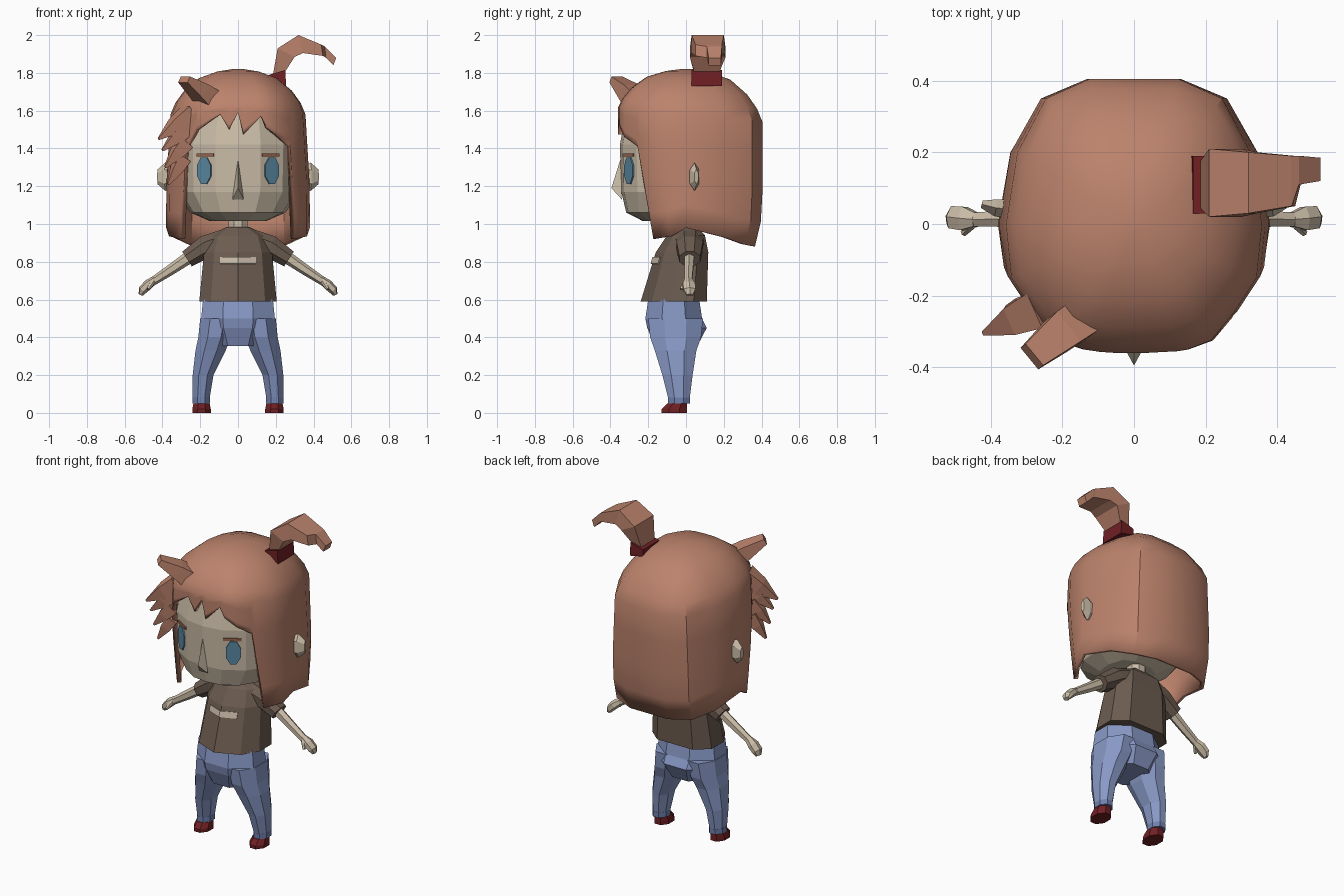
import bpy, bmesh, math
from mathutils import Vector

if "Cube" in bpy.data.objects:
    bpy.data.objects.remove(bpy.data.objects["Cube"])

def mat(name, c):
    m = bpy.data.materials.new(name)
    m.diffuse_color = (*c, 1)
    m.use_nodes = True
    m.node_tree.nodes["Principled BSDF"].inputs["Base Color"].default_value = m.diffuse_color
    return m

HAIR = mat("copper hair", (0.50, 0.225, 0.15))
SKIN = mat("pale skin", (0.60, 0.51, 0.39))
SHIRT = mat("brown cloth", (0.15, 0.107, 0.08))
JEANS = mat("blue denim", (0.25, 0.32, 0.57))
HEM = mat("dark denim", (0.16, 0.22, 0.42))
RED = mat("dark red", (0.16, 0.014, 0.017))
EYE = mat("eye blue", (0.10, 0.24, 0.35))
BROW = mat("brow brown", (0.33, 0.13, 0.08))
PRINT = mat("shirt print", (0.58, 0.49, 0.39))

def finish(name, bm, m, mirror=False, angle=None):
    bmesh.ops.recalc_face_normals(bm, faces=bm.faces)
    me = bpy.data.meshes.new(name)
    bm.to_mesh(me)
    bm.free()
    me.materials.append(m)
    ob = bpy.data.objects.new(name, me)
    bpy.context.collection.objects.link(ob)
    if mirror:
        ob.modifiers.new("mirror", 'MIRROR').use_mirror_merge = False
    if angle:
        bpy.ops.object.select_all(action='DESELECT')
        ob.select_set(True)
        bpy.context.view_layer.objects.active = ob
        bpy.ops.object.shade_smooth_by_angle(angle=math.radians(angle))
    return ob

def loft(name, rings, m, caps=(True, True), **kw):
    """Skin a list of closed rings."""
    bm = bmesh.new()
    vs = [[bm.verts.new(p) for p in r] for r in rings]
    n = len(vs[0])
    for a, b in zip(vs, vs[1:]):
        for i in range(n):
            j = (i + 1) % n
            bm.faces.new((a[i], a[j], b[j], b[i]))
    if caps[0]:
        bm.faces.new(vs[0])
    if caps[1]:
        bm.faces.new(vs[-1])
    return finish(name, bm, m, **kw)

def tube(name, path, m, n=6, **kw):
    """Path of (centre, horizontal radius, other radius)."""
    pts = [Vector(p[0]) for p in path]
    rings = []
    for i, (c, a, b) in enumerate(path):
        d = (pts[min(i + 1, len(pts) - 1)] - pts[max(i - 1, 0)]).normalized()
        u = d.cross(Vector((0, 0, 1))).normalized()
        v = u.cross(d)
        rings.append([pts[i] + u * a * math.cos(t) + v * b * math.sin(t)
                      for t in (2 * math.pi * (k + 0.5) / n for k in range(n))])
    return loft(name, rings, m, **kw)

def oval(cx, rx, y0, y1, z, n=8):
    k = 1 / math.cos(math.pi / n)
    return [(cx + rx * k * math.cos(t), (y0 + y1) / 2 + (y1 - y0) / 2 * k * math.sin(t), z)
            for t in (2 * math.pi * (i + 0.5) / n for i in range(n))]

def sym(half):
    """Complete a half outline that starts and ends on x = 0."""
    return half + [(-p[0], *p[1:]) for p in half[-2:0:-1]]

# head
plan = sym([(0, -.35), (.12, -.335), (.24, -.262), (.31, -.15),
            (.33, .05), (.27, .25), (.12, .33), (0, .33)])
loft("head", [[(x * s, y * s + dy, z) for x, y in plan] for s, dy, z in
              [(.45, -.07, 1.015), (.76, -.05, 1.06), (.98, 0, 1.17), (1, 0, 1.42),
               (.9, 0, 1.6), (.6, 0, 1.7)]], SKIN)
loft("neck", [oval(0, .05, -.03, .07, z) for z in (.94, 1.05)], SKIN)

# nose
bm = bmesh.new()
top, tip, l, r = [bm.verts.new(p) for p in
                  [(0, -.345, 1.35), (0, -.395, 1.19), (-.03, -.34, 1.13), (.03, -.34, 1.13)]]
for f in ((top, l, tip), (top, tip, r), (tip, l, r), (top, r, l)):
    bm.faces.new(f)
finish("nose", bm, SKIN)

# ears, eyes and brows
tube("ear", [((.33, .04, 1.25), .03, .05), ((.385, .045, 1.25), .028, .075),
             ((.425, .055, 1.25), .012, .04)], SKIN, mirror=True)
nrm = Vector((.52, -.854, 0))
for name, c, a, b, m, n in [("eye", Vector((.178, -.30, 1.283)), .046, .076, EYE, 8),
                            ("brow", Vector((.172, -.303, 1.365)), .075, .011, BROW, 4)]:
    tube(name, [(c - nrm * .002, a, b), (c + nrm * .006, a, b)], m, n=n, mirror=True)

# hair shell: each column has plan position and the height of its lower edge
right = [(0, -.36, 1.59), (.03, -.36, 1.475), (.13, -.355, 1.57), (.16, -.35, 1.51),
         (.23, -.325, 1.46), (.285, -.262, 1.41)]
side = [(.30, -.245, .92), (.365, -.15, .935), (.38, 0, .98), (.345, .2, .93),
        (.26, .35, .89), (.13, .405, .88)]
left = [(-.285, -.262, 1.4), (-.23, -.325, 1.5), (-.15, -.35, 1.55),
        (-.1, -.357, 1.58), (-.05, -.36, 1.5)]
cols = right + side + [(0, .405, .88)] + [(-x, y, z) for x, y, z in side[::-1]] + left

def hair_point(x, y, zb, t):
    z1 = 1.58 - .1 * y
    z = zb + (z1 - zb) * t
    low = max(0, (1.45 - z) / .55)
    if y < -.1:
        y += .075 * low
    if y > .3 and z < 1.05:
        y -= .04 * (1.05 - z) / .17
    return (x * (1 - .06 * max(0, (z - 1.2) / .38)), y, z)

rings = [[hair_point(*c, t) for c in cols] for t in (0, .2, .45, .75, 1)]
for s, t in [(.93, .25), (.8, .52), (.58, .8), (.3, .95), (.08, 1)]:
    rings.append([(x * s, y * s, z + (1.82 - z) * t) for x, y, z in rings[4]])
hair = loft("hair", rings, HAIR, caps=(False, True), angle=32)
sol = hair.modifiers.new("thickness", 'SOLIDIFY')
sol.thickness, sol.offset = .025, -1

# swept tuft and side spikes on one temple
tube("front_tuft", [((-.13, -.25, 1.64), .08, .08), ((-.20, -.30, 1.70), .075, .06),
                    ((-.285, -.37, 1.765), .055, .025)], HAIR, n=4)
spikes = [((-.25, -.23, 1.58), (-.42, -.305, 1.45), .075), ((-.26, -.24, 1.52), (-.40, -.29, 1.39), .06),
          ((-.28, -.24, 1.43), (-.385, -.28, 1.30), .055), ((-.29, -.23, 1.35), (-.37, -.26, 1.21), .05)]
for i, (a, b, w) in enumerate(spikes):
    mid = Vector(a).lerp(Vector(b), .45)
    tube(f"side_spike_{i + 1}", [(a, w, w), (mid, w * .75, w * .8), (b, .008, .008)], HAIR, n=4)

# ponytail and its band: sections of (upper x, z, lower x, z, y range)
def strap(name, secs, m):
    loft(name, [[(ux, y0, uz), (lx, y0, lz), (lx, y1, lz), (ux, y1, uz)]
                for ux, uz, lx, lz, y0, y1 in secs], m)

strap("ponytail", [(.185, 1.79, .245, 1.80, .045, .175), (.21, 1.93, .30, 1.885, .02, .21),
                   (.32, 2.0, .345, 1.905, .03, .20), (.44, 1.95, .45, 1.89, .05, .19),
                   (.46, 1.94, .465, 1.88, .11, .19), (.52, 1.88, .505, 1.84, .12, .185)], HAIR)
strap("hair_band", [(.16, 1.75, .255, 1.73, .03, .19), (.165, 1.79, .25, 1.815, .03, .19)], RED)

# shirt
def shirt_ring(w, f, b, z):
    d = b - f
    return sym([(0, f, z), (.7 * w, f + .17 * d, z), (w, f + .45 * d, z),
                (w, b - .2 * d, z), (.6 * w, b, z), (0, b, z)])

loft("shirt", [shirt_ring(*r) for r in
               [(.205, -.24, .11, .59), (.18, -.16, .118, .85),
                (.15, -.10, .10, .94), (.06, -.05, .06, .985)]], SHIRT)
tube("sleeve", [((.08, .02, .915), .08, .06), ((.17, .02, .88), .075, .065),
                ((.27, .02, .815), .06, .05)], SHIRT, n=8, mirror=True)

# chest stripe following the bulge
bm = bmesh.new()
rows = [[bm.verts.new((x, y + abs(x) * .41, z)) for x in (-.095, 0, .095)]
        for z, y in ((.79, -.188), (.825, -.178))]
for i in range(2):
    bm.faces.new((rows[0][i], rows[0][i + 1], rows[1][i + 1], rows[1][i]))
bmesh.ops.recalc_face_normals(bm, faces=bm.faces)
stripe = finish("chest_stripe", bm, PRINT)
stripe.modifiers.new("thickness", 'SOLIDIFY').thickness = .006

# arms, hands, thumbs
tube("arm", [((.22, .02, .85), .03, .035), ((.36, .015, .755), .026, .028),
             ((.46, .012, .69), .022, .022)], SKIN, mirror=True)
tube("hand", [((.44, .012, .705), .022, .022), ((.475, .015, .68), .038, .026),
              ((.505, .018, .65), .036, .024), ((.515, .02, .625), .02, .012)], SKIN, mirror=True)
tube("thumb", [((.45, 0, .695), .014, .014), ((.475, -.025, .655), .01, .01)], SKIN, mirror=True)

# trousers
loft("pelvis", [oval(0, *r) for r in
                [(.185, -.20, .07, .6), (.195, -.215, .085, .5),
                 (.185, -.205, .11, .45), (.13, -.165, .06, .355)]], JEANS)
loft("trouser_leg", [oval(*r) for r in
                     [(.11, .09, -.20, .09, .5), (.125, .085, -.19, .08, .4),
                      (.145, .08, -.165, .055, .33), (.185, .055, -.125, .035, .2),
                      (.195, .045, -.095, .02, .08)]], JEANS, mirror=True)
loft("trouser_hem", [oval(.195, .046, -.096, .021, z) for z in (.05, .082)], HEM, mirror=True)

# shoes
loft("shoe", [oval(*r) for r in
              [(.193, .049, -.13, .005, 0), (.193, .049, -.13, .005, .02),
               (.193, .043, -.10, .005, .05)]], RED, mirror=True)
